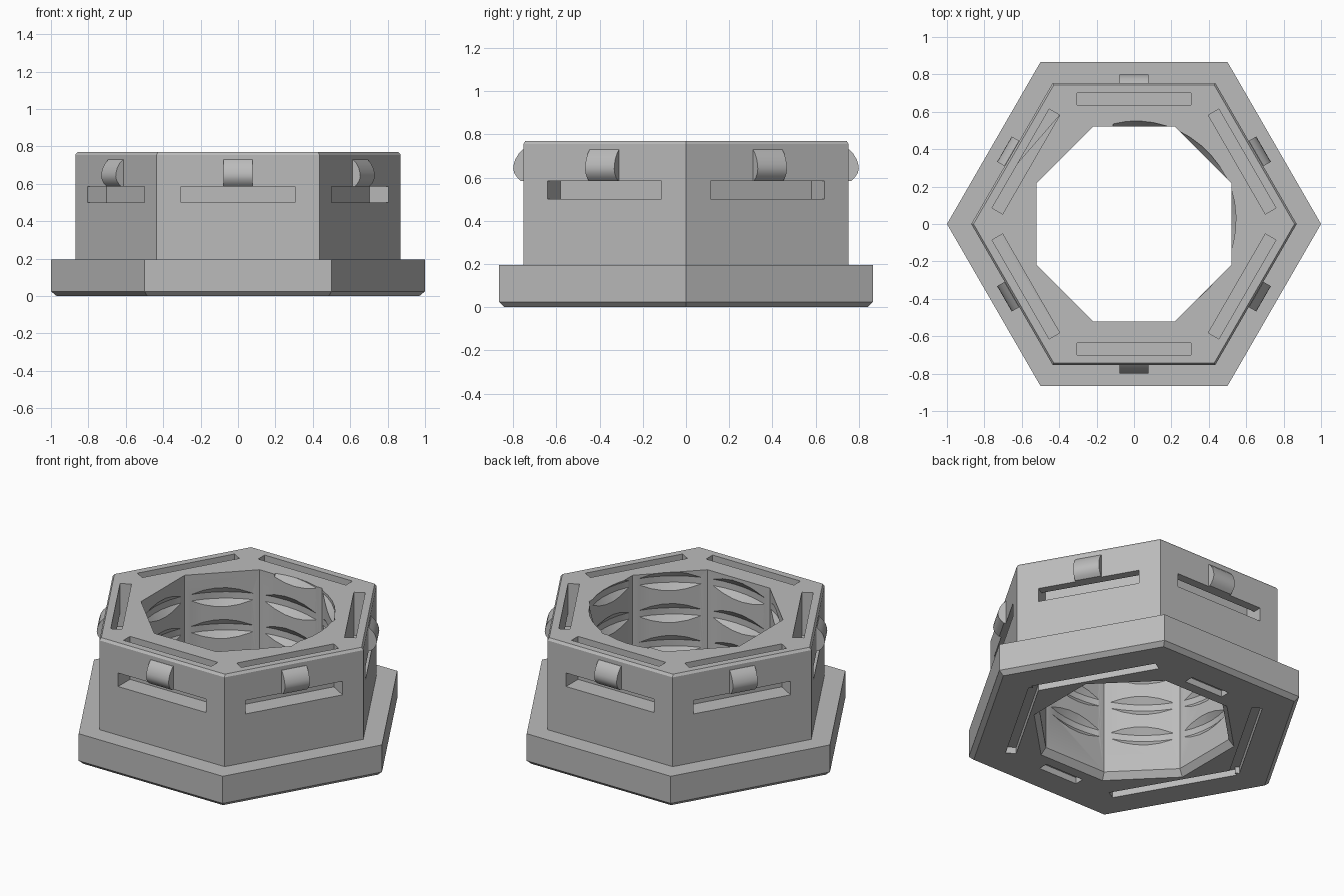
import bpy, bmesh, math
from mathutils import Matrix

cube = bpy.data.objects.get("Cube")
if cube:
    bpy.data.objects.remove(cube, do_unlink=True)

grey = bpy.data.materials.new("plain grey")
grey.use_nodes = True
grey.diffuse_color = (0.5, 0.5, 0.5, 1)
grey.node_tree.nodes["Principled BSDF"].inputs["Base Color"].default_value = (0.5, 0.5, 0.5, 1)


def make(name, bm):
    bmesh.ops.recalc_face_normals(bm, faces=bm.faces)
    mesh = bpy.data.meshes.new(name)
    bm.to_mesh(mesh)
    bm.free()
    mesh.materials.append(grey)
    obj = bpy.data.objects.new(name, mesh)
    bpy.context.scene.collection.objects.link(obj)
    return obj


def skin(bm, rings):
    """Join equal closed rings of points into a capped solid."""
    rings = [[bm.verts.new(p) for p in ring] for ring in rings]
    for a, b in zip(rings, rings[1:]):
        for i in range(len(a)):
            j = (i + 1) % len(a)
            bm.faces.new((a[i], a[j], b[j], b[i]))
    bm.faces.new(rings[0])
    bm.faces.new(rings[-1])


def prism(name, sides, turn, profile):
    """Stack of regular polygons; profile holds (corner radius, height)."""
    bm = bmesh.new()
    angles = [turn + math.tau * i / sides for i in range(sides)]
    skin(bm, [[(r * math.cos(a), r * math.sin(a), z) for a in angles] for r, z in profile])
    return make(name, bm)


def block(name, angle, r0, r1, length, z0, z1):
    """Box lying along one hexagon side that faces the given angle."""
    bm = bmesh.new()
    place = (Matrix.Rotation(angle, 4, 'Z')
             @ Matrix.Translation(((r0 + r1) / 2, 0, (z0 + z1) / 2))
             @ Matrix.Diagonal((r1 - r0, length, z1 - z0, 1)))
    bmesh.ops.create_cube(bm, size=1, matrix=place)
    return make(name, bm)


def cut(body, cutter):
    mod = body.modifiers.new("cut", 'BOOLEAN')
    mod.operation = 'DIFFERENCE'
    mod.solver = 'EXACT'
    mod.object = cutter
    graph = bpy.context.evaluated_depsgraph_get()
    body_mesh = bpy.data.meshes.new_from_object(body.evaluated_get(graph))
    body.modifiers.clear()
    body.data = body_mesh
    bpy.data.objects.remove(cutter, do_unlink=True)


# Flanged hexagonal body
body = prism("hexagonal_body", 6, 0, [
    (0.97, 0), (1, 0.025), (1, 0.195), (0.87, 0.195), (0.87, 0.755), (0.858, 0.77)])

# Octagonal bore with a flared lower mouth
k = 1 / math.cos(math.pi / 8)
cut(body, prism("bore_cutter", 8, math.pi / 8, [
    (0.565 * k, -0.02), (0.522 * k, 0.04), (0.522 * k, 0.9)]))

# Strap channels and shallow recesses under the flange
sides = [math.radians(30 + 60 * i) for i in range(6)]
for i, a in enumerate(sides):
    cut(body, block("top_slot_cutter", a, 0.635, 0.70, 0.61, 0.50, 0.9))
    cut(body, block("side_slot_cutter", a, 0.635, 0.9, 0.61, 0.50, 0.585))
    length = 0.27 if i % 3 == 1 else 0.75
    cut(body, block("recess_cutter", a, 0.615, 0.675, length, -0.1, 0.04))

# Helical groove that runs out at the top rim
bm = bmesh.new()
section = [(0.45, -0.06), (0.522, -0.06), (0.552, -0.02),
           (0.552, 0.02), (0.522, 0.06), (0.45, 0.06)]
steps = 48
pitch = 0.2
end = math.radians(102)
rings = []
for i in range(int(3.3 * steps) + 1):
    a = end - math.tau * i / steps
    z = 0.797 - pitch * i / steps
    rings.append([(r * math.cos(a), r * math.sin(a), z + h) for r, h in section])
skin(bm, rings)
cut(body, make("groove_cutter", bm))

# Rounded lugs above the side slots
lug_profile = [(0.74, 0.585), (0.765, 0.585), (0.782, 0.60), (0.795, 0.62), (0.80, 0.64),
               (0.798, 0.66), (0.79, 0.685), (0.775, 0.71), (0.755, 0.73), (0.74, 0.73)]
lugs = []
for i, a in enumerate(sides):
    bm = bmesh.new()
    skin(bm, [[(r, y, z) for r, z in lug_profile] for y in (-0.078, 0.078)])
    bm.transform(Matrix.Rotation(a, 4, 'Z'))
    lugs.append(make(f"lug_{i + 1}", bm))

# Smooth curved surfaces, keep crisp edges
bpy.ops.object.select_all(action='DESELECT')
for obj in [body] + lugs:
    obj.select_set(True)
bpy.context.view_layer.objects.active = body
bpy.ops.object.shade_smooth_by_angle(angle=math.radians(25))
